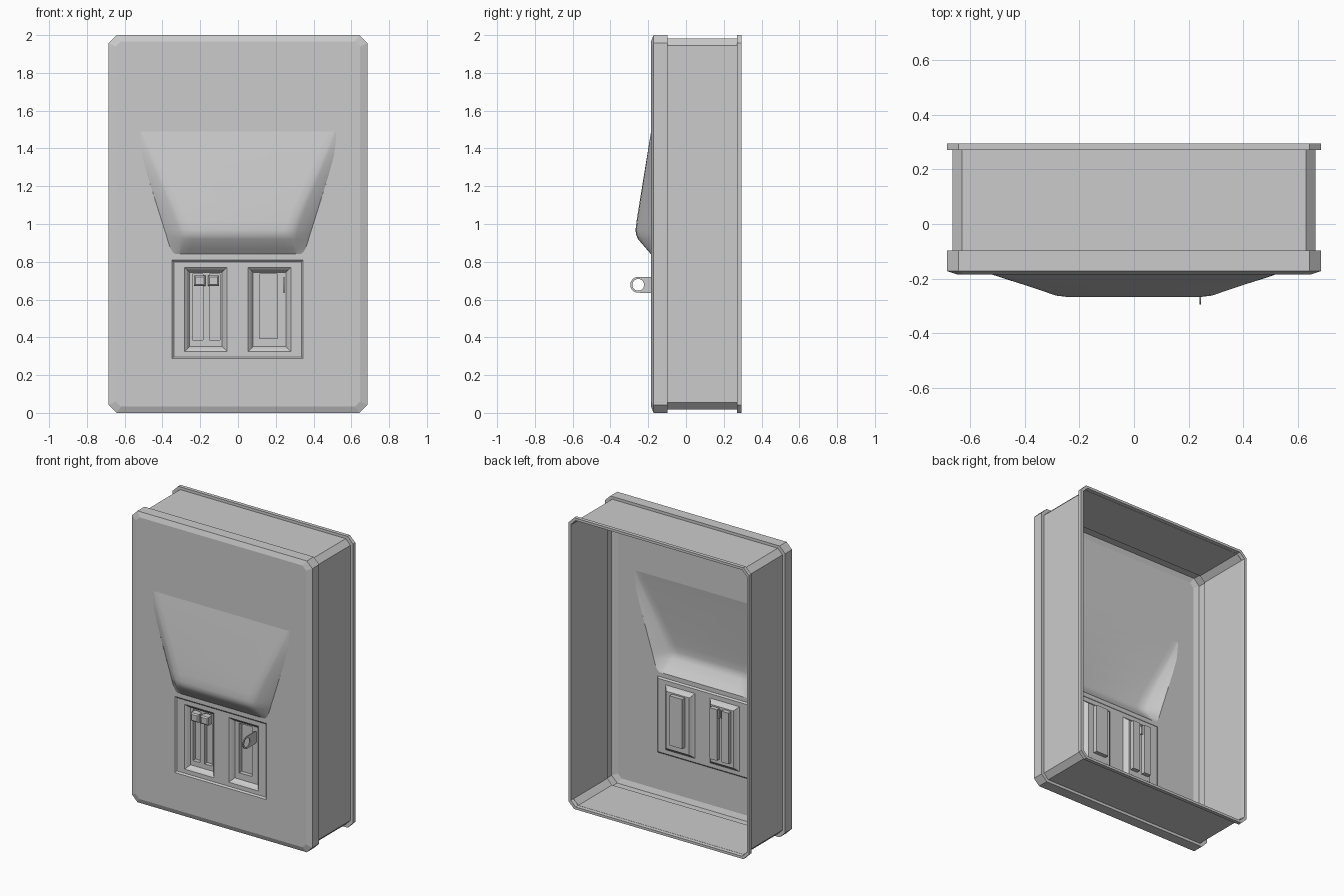
import bpy, bmesh, math
from mathutils import Vector

if "Cube" in bpy.data.objects:
    bpy.data.objects.remove(bpy.data.objects["Cube"])

FRONT = -0.185   # plane of the front face
PANEL = -0.176   # plane of the slot panel
FLOOR = -0.148   # floor of each recess
SLOT = -0.12     # bottom of each slot


def octagon(hx, hz, c, y):
    pts = [(hx - c, hz), (hx, hz - c), (hx, c - hz), (hx - c, -hz),
           (c - hx, -hz), (-hx, c - hz), (-hx, hz - c), (c - hx, hz)]
    return [(x, y, z + 1) for x, z in pts]


def rect(x0, x1, z0, z1, y, inset=0):
    x0, x1, z0, z1 = x0 + inset, x1 - inset, z0 + inset, z1 - inset
    return [(x0, y, z0), (x1, y, z0), (x1, y, z1), (x0, y, z1)]


def loft(bm, loops):
    rings = [[bm.verts.new(p) for p in lp] for lp in loops]
    for a, b in zip(rings, rings[1:]):
        n = len(a)
        for i in range(n):
            j = (i + 1) % n
            bm.faces.new((a[i], a[j], b[j], b[i]))


def fill(bm, loops):
    # flat face with holes: first loop outside, the others cut out
    edges = []
    for lp in loops:
        vs = [bm.verts.new(p) for p in lp]
        edges += [bm.edges.new((vs[i - 1], vs[i])) for i in range(len(vs))]
    bmesh.ops.triangle_fill(bm, use_beauty=True, edges=edges, normal=(0, -1, 0))


def finish(bm, name, smooth=None, sheet=True):
    bmesh.ops.remove_doubles(bm, verts=bm.verts, dist=0.0005)
    bmesh.ops.recalc_face_normals(bm, faces=bm.faces)
    # open sheets must face forward
    if sheet and sum(f.normal.y * f.calc_area() for f in bm.faces) > 0:
        bmesh.ops.reverse_faces(bm, faces=bm.faces)
    if smooth is None:
        bmesh.ops.dissolve_limit(bm, angle_limit=0.005, verts=bm.verts, edges=bm.edges)
    me = bpy.data.meshes.new(name)
    bm.to_mesh(me)
    bm.free()
    ob = bpy.data.objects.new(name, me)
    bpy.context.collection.objects.link(ob)
    if smooth:
        me.shade_smooth()
        me.set_sharp_from_angle(angle=math.radians(smooth))
    return ob


# bulge: rows of (z, outer half width, inner half width, ridge y)
rows = [(1.49, .52, .51, FRONT), (1.43, .517, .486, -.195), (1.36, .508, .455, -.206),
        (1.25, .477, .405, -.224), (1.12, .436, .345, -.245), (1.02, .405, .302, -.261),
        (0.97, .389, .285, -.267), (0.945, .381, .28, -.265), (0.92, .374, .28, -.254),
        (0.87, .358, .295, -.211), (0.85, .345, .30, -.194), (0.84, .33, .30, FRONT)]
grid = []
for z, o, i, y in rows:
    d = y - FRONT
    half = [(o, 0), (i + .3 * (o - i), .76), (i, .94), (i - .04, 1)]
    line = [(-x, FRONT + d * k, z) for x, k in half]
    grid.append(line + [(-x, yy, zz) for x, yy, zz in reversed(line)])
bm = bmesh.new()
vg = [[bm.verts.new(p) for p in line] for line in grid]
for a, b in zip(vg, vg[1:]):
    for k in range(len(a) - 1):
        bm.faces.new((a[k], b[k], b[k + 1], a[k + 1]))
finish(bm, "sloped_bulge", smooth=50)
outline = (grid[0] + [r[-1] for r in grid[1:-1]] + grid[-1][::-1]
           + [r[0] for r in grid[-2:0:-1]])

# housing: flat front with openings, stepped sides, open back
panel = (-.35, .345, .287, .81)
bm = bmesh.new()
face = octagon(.647, .967, .028, FRONT)
fill(bm, [face, outline, rect(*panel, FRONT)])
loft(bm, [face, octagon(.685, 1, .042, -.172), octagon(.685, 1, .042, -.097),
          octagon(.665, .981, .036, -.097), octagon(.665, .981, .036, .27),
          octagon(.685, 1, .042, .27), octagon(.685, 1, .042, .295),
          octagon(.668, .983, .036, .295), octagon(.665, .981, .036, .272)])
finish(bm, "housing")

# slot panel with two recesses and their slots
recesses = [((-.282, -.058, .325, .77), [(-.24, -.186, .385, .735), (-.15, -.095, .385, .735)]),
            ((.053, .28, .325, .77), [(.113, .21, .395, .735)])]
bm = bmesh.new()
loft(bm, [rect(*panel, FRONT), rect(*panel, PANEL, .01)])
fill(bm, [rect(*panel, PANEL, .01)] + [rect(*r, PANEL) for r, s in recesses])
for r, slots in recesses:
    loft(bm, [rect(*r, PANEL), rect(*r, PANEL + .01, .012), rect(*r, FLOOR, .026)])
    fill(bm, [rect(*r, FLOOR, .026)] + [rect(*s, FLOOR) for s in slots])
    for s in slots:
        loft(bm, [rect(*s, FLOOR), rect(*s, SLOT)])
        fill(bm, [rect(*s, SLOT)])
finish(bm, "slot_panel")

# slider knobs at the top of the twin slots
for n, x in enumerate((-.203, -.13)):
    bm = bmesh.new()
    loft(bm, [rect(x - .03, x + .03, .672, .728, FLOOR + .015),
              rect(x - .03, x + .03, .672, .728, -.176),
              rect(x - .03, x + .03, .672, .728, -.184, .008)])
    bmesh.ops.holes_fill(bm, edges=bm.edges)
    finish(bm, f"slider_knob_{n + 1}", sheet=False)

# thin pull tab with a round hole
cy, cz, n = -.253, .678, 32
outer, inner = [], []
for k in range(n):
    a = 2 * math.pi * (k + .5) / n
    c, s = math.cos(a), math.sin(a)
    inner.append((cy + .031 * c, cz + .031 * s))
    if c < 0:
        outer.append((cy + .042 * c, cz + .042 * s))
    else:
        # front half is round, back half stretches into the recess
        t = max(abs(c), abs(s))
        outer.append((cy + (FLOOR - cy) * c / t, cz + .042 * s / t))
bm = bmesh.new()
loft(bm, [[(x, y, z) for y, z in lp] for x, lp in
          ((.24, outer), (.246, outer), (.246, inner), (.24, inner), (.24, outer))])
finish(bm, "pull_tab", smooth=30, sheet=False)
